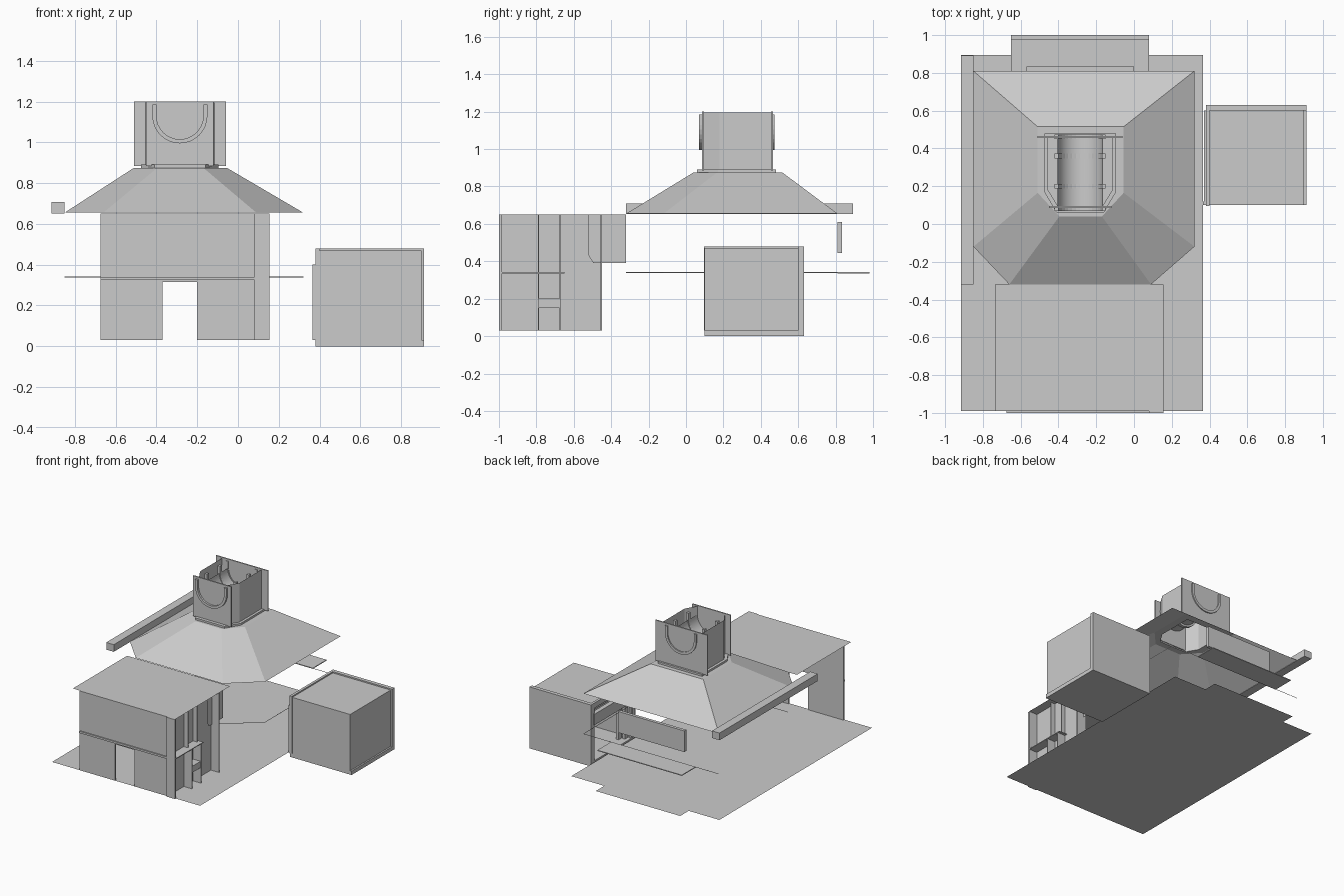
import bpy, bmesh, math

if "Cube" in bpy.data.objects:
    bpy.data.objects.remove(bpy.data.objects["Cube"])


def mesh_object(name, verts, faces):
    me = bpy.data.meshes.new(name)
    me.from_pydata(verts, [], faces)
    bm = bmesh.new()
    bm.from_mesh(me)
    bmesh.ops.recalc_face_normals(bm, faces=bm.faces)
    bm.to_mesh(me)
    bm.free()
    ob = bpy.data.objects.new(name, me)
    bpy.context.collection.objects.link(ob)
    return ob


def box(name, x0, x1, y0, y1, z0, z1):
    v = [(x, y, z) for x in (x0, x1) for y in (y0, y1) for z in (z0, z1)]
    f = [(0, 1, 3, 2), (4, 6, 7, 5), (0, 4, 5, 1), (2, 3, 7, 6), (0, 2, 6, 4), (1, 5, 7, 3)]
    return mesh_object(name, v, f)


def sheet(name, pts, z):
    ob = mesh_object(name, [(x, y, z) for x, y in pts], [tuple(range(len(pts)))])
    if ob.data.polygons[0].normal.z < 0:
        ob.data.flip_normals()
    return ob


def loft(name, loops, closed=True):
    """Join equal-length loops of points with quads."""
    n = len(loops[0])
    faces = [(k * n + i, k * n + (i + 1) % n, (k + 1) * n + (i + 1) % n, (k + 1) * n + i)
             for k in range(len(loops) - 1) for i in range(n if closed else n - 1)]
    return mesh_object(name, [p for l in loops for p in l], faces)


def at(pts, z):
    return [(x, y, z) for x, y in pts]


# Ground and rear terrace
sheet("ground", [(-.915, -.99), (.365, -.99), (.365, .895), (.08, .895), (.08, 1), (-.65, 1),
                 (-.65, .895), (-.915, .895)], .03)
box("rear_balcony", -.65, .08, .81, .98, .336, .342)
box("balcony_rail", -.57, 0, .81, .835, .445, .61)

# Thin floor edge line around the main hall
edge = [(-.66, -.32), (.09, -.32), (.32, -.12), (.32, .81), (-.85, .81)]
loft("floor_edge", [at(edge, .338), at(edge, .342)], closed=False)

# Main hipped roof with a flat deck and an opening under the lantern
eave = [(-.85, -.12), (-.66, -.32), (.09, -.32), (.32, -.12), (.32, .81), (-.85, .81)]
deck = [(-.51, .165), (-.395, .04), (-.17, .04), (-.055, .165), (-.055, .515), (-.51, .515)]
wall = [(-.455, .18), (-.4, .09), (-.17, .09), (-.115, .18), (-.115, .46), (-.455, .46)]
loft("main_roof", [at(eave, .655), at(deck, .875), at(wall, .875)])
box("side_gutter", -.915, -.85, -.32, .893, .652, .708)

# Lantern: curb, walls and end plates
curb = [(-.475, .17), (-.41, .06), (-.16, .06), (-.095, .17), (-.095, .48), (-.475, .48)]
loft("lantern_curb", [at(curb, .875), at(curb, .89), at(wall, .89)])
loft("lantern_walls", [at(wall, .875), at(wall, 1.195)])
box("lantern_front_plate", -.45, -.12, .085, .095, .885, 1.2)
box("lantern_back_plate", -.51, -.06, .455, .465, .885, 1.2)

# Half-round trough with ribs, running front to back
CX, CZ, N = -.285, 1.13, 16


def arc(r, y):
    a = [math.pi + math.pi * i / N for i in range(N + 1)]
    return [(CX + r * math.cos(t), y, CZ + r * math.sin(t)) for t in a]


trough = loft("lantern_trough", [arc(.12, .08), arc(.12, .47)], closed=False)
trough.data.polygons.foreach_set("use_smooth", [True] * len(trough.data.polygons))
for y in (.082, .2, .36, .462):
    a, b = y - .012, y + .012
    loft("trough_rib", [arc(.115, a), arc(.135, a), arc(.135, b), arc(.115, b), arc(.115, a)], closed=False)
    for s in (-1, 1):
        box("rib_end", CX + s * .125 - .01, CX + s * .125 + .01, a, b, CZ, 1.185)

# Front wing: roof sheet, facade with open doorway, ledge and corner post
sheet("wing_roof", [(-.735, -.99), (.155, -.99), (.155, -.32), (-.735, -.32)], .652)
facade = [(-.675, .03), (-.37, .03), (-.37, .315), (-.2, .315), (-.2, .03), (.08, .03), (.08, .65), (-.675, .65)]
front = mesh_object("wing_facade", [(x, -.985, z) for x, z in facade], [tuple(range(8))])
solid = front.modifiers.new("thickness", 'SOLIDIFY')
solid.thickness = .012
solid.offset = 0
box("facade_ledge", -.675, .08, -1, -.985, .325, .34)
box("corner_post", .08, .155, -1, -.985, .03, .65)

# Wing right side: recessed wall, upright fins, shelves and a hanging panel
box("wing_side_wall", .075, .085, -.985, -.45, .03, .65)
for y in (-.785, -.67, -.45):
    box("side_fin", .085, .155, y - .006, y, .03, .65 if y > -.5 else .34)
box("side_shelf", .085, .155, -.985, -.65, .336, .342)
box("side_sill", .085, .15, -.785, -.676, .15, .2)
for y in (-.785, -.67):
    box("upper_fin", .085, .12, y - .006, y, .342, .65)
hang = [(-.52, .65), (-.52, .43), (-.495, .39), (-.32, .39), (-.32, .65)]
mesh_object("hanging_panel", [(.095, y, z) for y, z in hang], [tuple(range(5))])

# Annex block with base slab and raised rear plate
box("annex_base", .38, .912, .1, .63, 0, .03)
box("annex_rear_plate", .38, .912, .6, .63, .03, .48)
box("annex_front_wall", .4, .89, .1, .12, .03, .47)
box("annex_right_wall", .885, .9, .1, .6, .03, .47)
box("annex_roof", .4, .9, .1, .6, .455, .47)

# Annex left side: nested portal frames around the entrance
for i in range(3):
    x, d = .38 + .03 * i, .035 * i
    y0, y1, z1 = .095 + d, .63 - d, .48 - d
    box("portal_head", x, x + .02, y0, y1, z1 - .04, z1)
    for y in (y0, y1 - .04):
        box("portal_jamb", x, x + .02, y, y + .04, .03, z1 - .04)
box("portal_canopy", .37, .405, .12, .6, .315, .4)
box("portal_trim", .365, .38, .1, .12, .03, .4)
